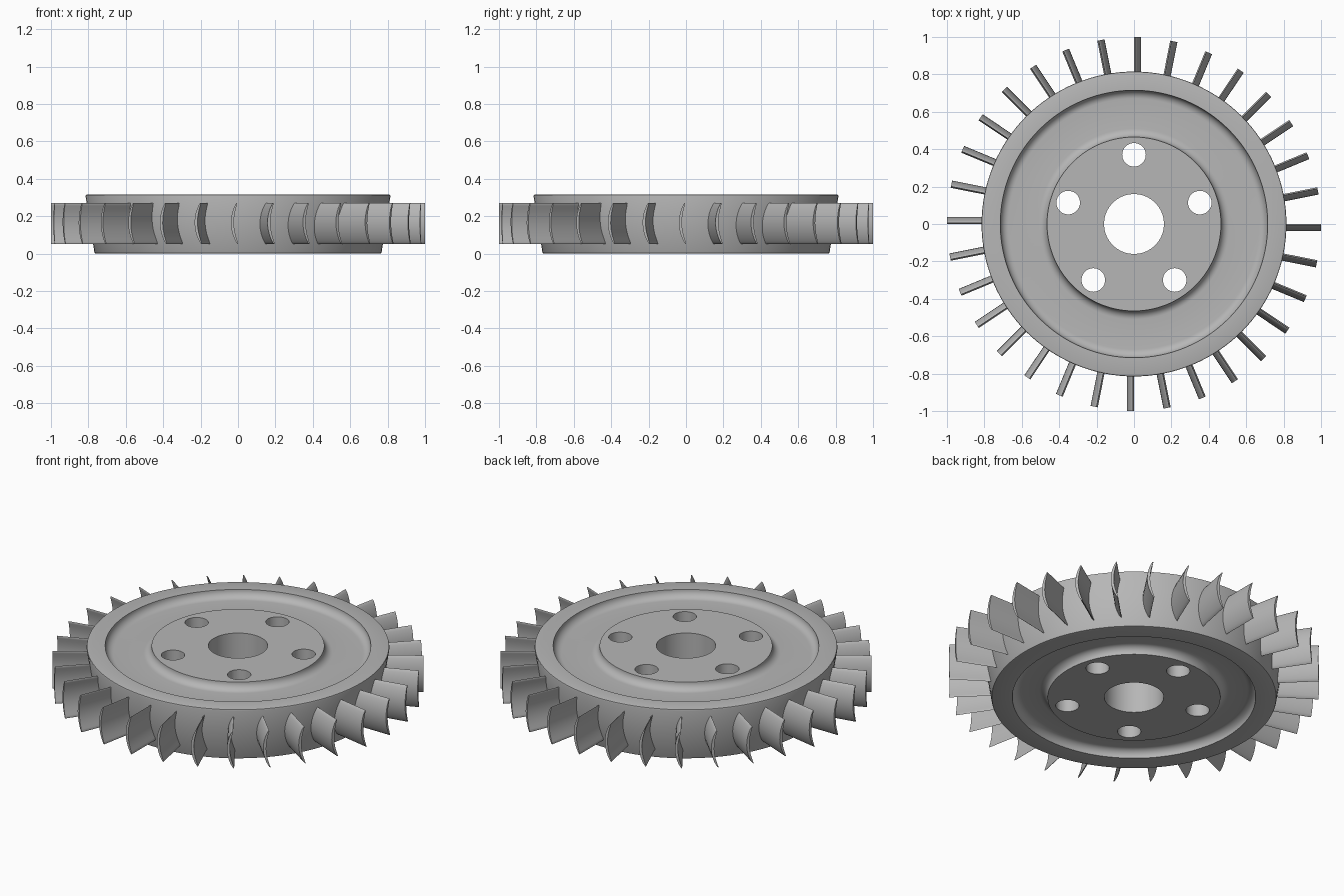
import bpy, bmesh, math
from mathutils import Matrix, Vector

cube = bpy.data.objects.get("Cube")
if cube:
    bpy.data.objects.remove(cube)

HEIGHT = 0.315
BLADES = 32
BOLTS = 5
SEGMENTS = 128

metal = bpy.data.materials.new("grey metal")
metal.use_nodes = True
colour = (0.47, 0.47, 0.47, 1)
metal.diffuse_color = colour
metal.node_tree.nodes["Principled BSDF"].inputs["Base Color"].default_value = colour


def make_object(name, bm):
    bmesh.ops.recalc_face_normals(bm, faces=bm.faces)
    mesh = bpy.data.meshes.new(name)
    bm.to_mesh(mesh)
    bm.free()
    mesh.materials.append(metal)
    obj = bpy.data.objects.new(name, mesh)
    bpy.context.collection.objects.link(obj)
    return obj


def smooth(obj):
    bpy.ops.object.select_all(action="DESELECT")
    obj.select_set(True)
    bpy.context.view_layer.objects.active = obj
    bpy.ops.object.shade_smooth_by_angle(angle=math.radians(35))


def cove(radius, face_z, out, down, size=0.045, steps=8):
    """Concave quarter round from a sharp upper edge to the recessed web."""
    pts = []
    for i in range(steps + 1):
        a = math.pi / 2 * i / steps
        pts.append((radius + out * size * (1 - math.cos(a)),
                    face_z + down * size * math.sin(a)))
    return pts


def face_profile(face_z, down, recess):
    """One face of the wheel, from the bore to the rim recess edge."""
    return ([(0.16, face_z)] + cove(0.465, face_z, 1, down)
            + cove(recess, face_z, -1, down)[::-1])


# Wheel: hub, thin web and tapered rim turned in one profile
top = face_profile(HEIGHT, -1, 0.715)
bottom = face_profile(0, 1, 0.655)
rim = [(0.807, HEIGHT), (0.813, HEIGHT - 0.002), (0.815, HEIGHT - 0.009),
       (0.768, 0.008), (0.765, 0.002), (0.759, 0)]
profile = top + rim + bottom[::-1]

bm = bmesh.new()
rings = []
for s in range(SEGMENTS):
    a = math.tau * s / SEGMENTS
    rings.append([bm.verts.new((r * math.cos(a), r * math.sin(a), z)) for r, z in profile])
for s in range(SEGMENTS):
    here, there = rings[s], rings[(s + 1) % SEGMENTS]
    for i in range(len(profile)):
        j = (i + 1) % len(profile)
        bm.faces.new((here[i], there[i], there[j], here[j]))
wheel = make_object("wheel_disc", bm)

# Bolt holes through the hub
bm = bmesh.new()
for k in range(BOLTS):
    a = math.pi / 2 + math.tau * k / BOLTS
    place = Matrix.Translation((0.37 * math.cos(a), 0.37 * math.sin(a), HEIGHT / 2))
    bmesh.ops.create_cone(bm, cap_ends=True, segments=40, radius1=0.063,
                          radius2=0.063, depth=1, matrix=place)
cutter = make_object("bolt_hole_cutter", bm)
cutter.hide_render = True
cut = wheel.modifiers.new("bolt_holes", "BOOLEAN")
cut.object = cutter
cut.operation = "DIFFERENCE"
cut.solver = "EXACT"
bpy.context.view_layer.objects.active = wheel
bpy.ops.object.modifier_apply(modifier=cut.name)
bpy.data.objects.remove(cutter)
smooth(wheel)


# Blades: a curved, round-edged section drawn out radially
def blade_section(steps=12):
    low, high, bulge = 0.05, 0.27, 0.027
    front, back = [], []
    for i in range(steps + 1):
        u = (1 - math.cos(math.pi * i / steps)) / 2
        z = low + (high - low) * u
        mid = bulge * 4 * u * (1 - u) + 0.006 * u
        half = 0.008 * (4 * u * (1 - u)) ** 0.35
        front.append((mid + half, z))
        if 0 < i < steps:
            back.append((mid - half, z))
    return front + back[::-1]


section = blade_section()
bm = bmesh.new()
for k in range(BLADES):
    turn = Matrix.Rotation(math.tau * k / BLADES, 4, "Z")
    inner, outer = [
        [bm.verts.new(turn @ Vector((r, -t, z))) for t, z in section]
        for r in (0.75, 0.999)]
    bm.faces.new(inner[::-1])
    bm.faces.new(outer)
    for i in range(len(section)):
        j = (i + 1) % len(section)
        bm.faces.new((inner[i], inner[j], outer[j], outer[i]))
smooth(make_object("rim_blades", bm))
